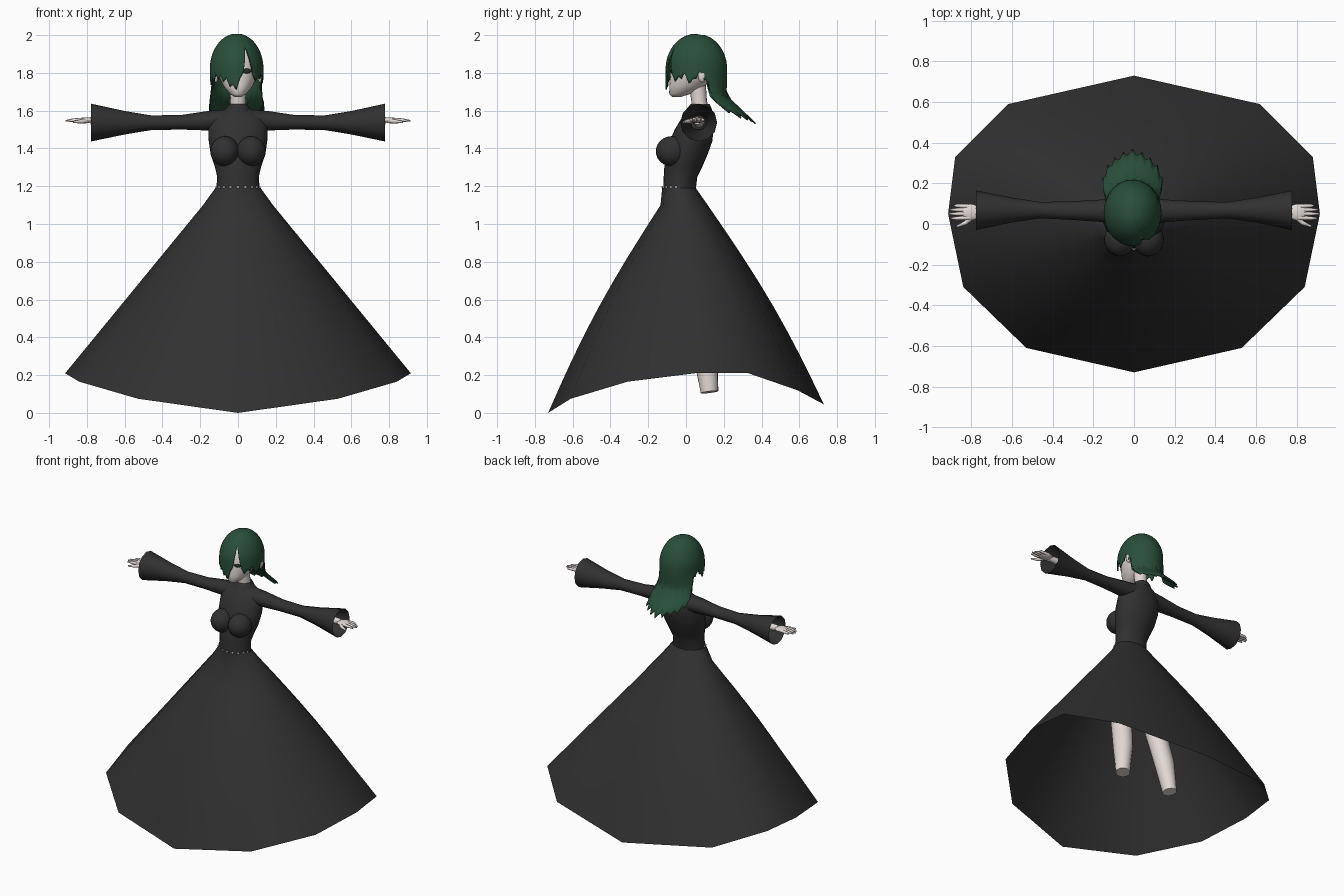
import bpy, bmesh
from math import sin, cos, pi, radians, sqrt
from mathutils import Vector, Matrix

if "Cube" in bpy.data.objects:
    bpy.data.objects.remove(bpy.data.objects["Cube"])
made = []


def material(name, rgb):
    m = bpy.data.materials.new(name)
    m.use_nodes = True
    m.diffuse_color = (*rgb, 1)
    bsdf = m.node_tree.nodes["Principled BSDF"]
    bsdf.inputs["Base Color"].default_value = (*rgb, 1)
    bsdf.inputs["Roughness"].default_value = 0.8
    return m


BLACK = material("black cloth", (0.03, 0.03, 0.031))
GREEN = material("dark green hair", (0.022, 0.078, 0.043))
SKIN = material("pale skin", (0.76, 0.69, 0.66))
EYE = material("dark eye", (0.02, 0.03, 0.025))


def finish(bm, name, mat):
    bmesh.ops.recalc_face_normals(bm, faces=bm.faces)
    me = bpy.data.meshes.new(name)
    bm.to_mesh(me)
    bm.free()
    me.materials.append(mat)
    ob = bpy.data.objects.new(name, me)
    bpy.context.collection.objects.link(ob)
    made.append(ob)
    return ob


def loft(name, rings, mat, cap_start=False, cap_end=False):
    """Skin a list of closed rings with quads."""
    bm = bmesh.new()
    vs = [[bm.verts.new(p) for p in r] for r in rings]
    n = len(vs[0])
    for a, b in zip(vs, vs[1:]):
        for i in range(n):
            j = (i + 1) % n
            bm.faces.new((a[i], a[j], b[j], b[i]))
    if cap_start:
        bm.faces.new(vs[0])
    if cap_end:
        bm.faces.new(vs[-1])
    return finish(bm, name, mat)


def oval(z, rx, front, back, n=24):
    """Level ring whose first point faces the front."""
    cy, ry = (front + back) / 2, (back - front) / 2
    return [Vector((rx * sin(2 * pi * i / n), cy - ry * cos(2 * pi * i / n), z))
            for i in range(n)]


def tube(name, stations, mat, n=12):
    """Round limb through (point, radius) stations."""
    rings = []
    for k, (p, r) in enumerate(stations):
        a = Vector(stations[max(k - 1, 0)][0])
        b = Vector(stations[min(k + 1, len(stations) - 1)][0])
        q = (b - a).to_track_quat('Z', 'Y')
        rings.append([Vector(p) + q @ Vector((r * cos(2 * pi * i / n), r * sin(2 * pi * i / n), 0))
                      for i in range(n)])
    return loft(name, rings, mat, True, True)


def ball(name, loc, scale, mat, turn=0, n=20):
    bm = bmesh.new()
    m = Matrix.Translation(loc) @ Matrix.Rotation(turn, 4, 'Z') @ Matrix.Diagonal((*scale, 1))
    bmesh.ops.create_uvsphere(bm, u_segments=n, v_segments=n // 2 + 2, radius=1, matrix=m)
    return finish(bm, name, mat)


def lookup(table, x):
    for (a, u), (b, v) in zip(table, table[1:]):
        if x <= b:
            return u + (v - u) * (x - a) / (b - a)
    return table[-1][1]


# Skirt: oval waist flaring to a twelve-sided dipped hem
half = [(0, -.73, 0), (.53, -.61, .075), (.84, -.31, .165), (.915, .05, .21),
        (.88, .33, .21), (.62, .59, .12), (0, .73, .045)]
hem = [Vector(p) for p in half + [(-x, y, z) for x, y, z in half[5:0:-1]]]
hip = oval(1.1, .185, -.135, .115, 12)
skirt = [oval(1.19, .12, -.126, .052, 12)]
for k in range(9):
    t = k / 8
    skirt.append([a.lerp(b, t) + Vector((0, .035 * sin(pi * t) * b.y / .73, 0))
                  for a, b in zip(hip, hem)])
loft("skirt", skirt, BLACK)

# Bodice
loft("bodice", [oval(*r) for r in (
    (1.17, .116, -.122, .05), (1.25, .11, -.118, .06), (1.30, .122, -.115, .085),
    (1.37, .145, -.10, .115), (1.44, .155, -.085, .14), (1.50, .157, -.06, .145),
    (1.55, .15, -.03, .14), (1.59, .11, 0, .13), (1.615, .055, .025, .12))], BLACK)
loft("collar", [oval(1.635, .047, .025, .125), oval(1.615, .062, .008, .135),
                oval(1.592, .075, -.008, .14)], BLACK)

# Waist studs
for i in range(9):
    a = radians(-80 + 20 * i) if i < 5 else radians(20 * i - 80)
    ball("waist_stud", (.116 * sin(a), -.037 - .088 * cos(a), 1.195), (.008, .005, .006), SKIN, a, 8)

# Neck and head
tube("neck", [((0, .078, 1.58), .046), ((0, .07, 1.65), .041), ((0, .06, 1.74), .045)], SKIN, 16)
loft("head", [oval(*r) for r in (
    (1.672, .016, -.072, -.03), (1.69, .045, -.089, .03), (1.73, .078, -.088, .10),
    (1.78, .10, -.085, .15), (1.85, .112, -.078, .17), (1.92, .098, -.05, .16),
    (1.97, .05, 0, .12))], SKIN, True, True)

for s, side in ((1, "left"), (-1, "right")):
    ball(side + "_bust", (s * .07, -.075, 1.385), (.077, .085, .08), BLACK)
    ball(side + "_ear", (s * .118, .085, 1.785), (.016, .022, .036), SKIN, 0, 12)
    ball(side + "_eye", (s * .047, -.073, 1.81), (.025, .005, .013), EYE, s * .3, 12)

    # Sleeve: slim upper arm widening to an open cuff
    sleeve = []
    for x, lo, hi, front, back in ((.06, 1.49, 1.606, .0, .13), (.16, 1.495, 1.598, .01, .12),
                                   (.3, 1.50, 1.577, .02, .112), (.46, 1.497, 1.575, .028, .108),
                                   (.6, 1.474, 1.598, .008, .13), (.778, 1.437, 1.637, -.03, .165)):
        sleeve.append([Vector((s * x, (front + back) / 2 + (back - front) / 2 * sin(2 * pi * i / 12),
                               (lo + hi) / 2 + (hi - lo) / 2 * cos(2 * pi * i / 12)))
                       for i in range(12)])
    loft(side + "_sleeve", sleeve, BLACK)

    # Hand
    tube(side + "_wrist", [((s * .5, .067, 1.54), .03), ((s * .78, .06, 1.548), .021)], SKIN)
    ball(side + "_palm", (s * .805, .058, 1.55), (.046, .042, .015), SKIN, 0, 14)
    for y, tip in ((.09, .885), (.07, .908), (.05, .914), (.028, .902)):
        tube(side + "_finger", [((s * .81, .058 + (y - .058) * .9, 1.552), .011),
                                ((s * .87, y, 1.55), .0095), ((s * tip, y, 1.546), .004)], SKIN, 8)
    tube(side + "_thumb", [((s * .79, .04, 1.547), .013), ((s * .83, .005, 1.543), .011),
                           ((s * .872, -.012, 1.54), .005)], SKIN, 8)

    # Leg, ending at the ankle
    tube(side + "_leg", [((s * .075, -.01, 1.06), .085), ((s * .115, .02, .8), .085),
                         ((s * .15, .05, .55), .07), ((s * .178, .10, .32), .066),
                         ((s * .20, .125, .11), .047)], SKIN, 16)

# Hair: one dome whose lower edge follows a hairline, by angle from the front
hairline = [(-180, 1.54), (-135, 1.57), (-118, 1.60), (-110, 1.76), (-95, 1.80), (-80, 1.74),
            (-50, 1.78), (-25, 1.76), (-3, 1.71), (10, 1.77), (17, 1.84), (23, 1.93),
            (29, 1.90), (37, 1.78), (50, 1.76), (65, 1.79), (80, 1.74), (95, 1.80),
            (110, 1.76), (118, 1.60), (135, 1.57), (180, 1.54)]
COLS, ROWS = 96, 16
rings = []
for k in range(1, ROWS + 1):
    ring = []
    for i in range(COLS):
        deg = -180 + 360 * i / COLS
        a = radians(deg)
        low = lookup(hairline, deg) + (-.012, .004, .014, .004)[i % 4]
        t = k / ROWS
        z = 2.0 - (2.0 - low) * t ** 1.5
        r = sqrt(max(0, 1 - ((z - 1.82) / .18) ** 2)) if z > 1.82 else 1
        fall = max(0, 1.76 - z) if abs(deg) > 105 else 0
        x = -.007 + .134 * r * sin(a) * (1 + 1.3 * fall)
        y = .055 - .155 * r * cos(a) + 1.1 * max(0, fall - .08) - .05 * fall
        ring.append(Vector((x, y, z)))
    rings.append(ring)
hair = loft("hair", rings, GREEN, True)
thick = hair.modifiers.new("thickness", 'SOLIDIFY')
thick.thickness = .008
thick.offset = -1

# Scalp patch showing through the hair
ball("scalp_patch", (-.082, .142, 1.885), (.034, .012, .018), SKIN, radians(45), 12)

# Smooth shading with crisp cut ends
bpy.ops.object.select_all(action='DESELECT')
for ob in made:
    ob.select_set(True)
bpy.context.view_layer.objects.active = made[0]
bpy.ops.object.shade_smooth_by_angle(angle=radians(50))
